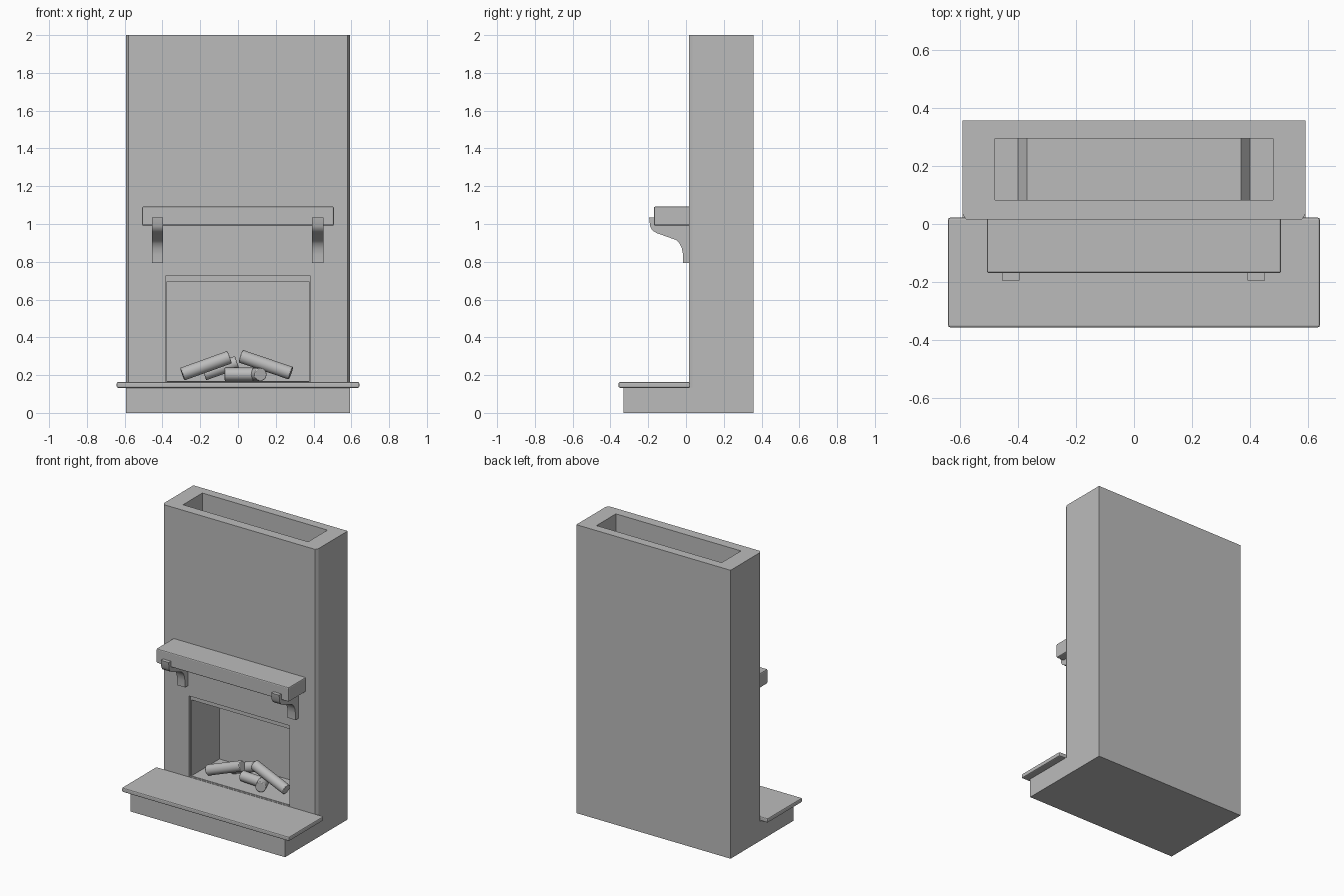
import bpy, bmesh, math
from mathutils import Vector

cube = bpy.data.objects.get("Cube")
if cube:
    bpy.data.objects.remove(cube, do_unlink=True)

grey = bpy.data.materials.new("plain_grey")
grey.use_nodes = True
COLOUR = (0.5, 0.5, 0.5, 1)
grey.diffuse_color = COLOUR
grey.node_tree.nodes["Principled BSDF"].inputs["Base Color"].default_value = COLOUR


def finish(name, bm):
    bmesh.ops.recalc_face_normals(bm, faces=bm.faces)
    mesh = bpy.data.meshes.new(name)
    bm.to_mesh(mesh)
    bm.free()
    mesh.materials.append(grey)
    obj = bpy.data.objects.new(name, mesh)
    bpy.context.collection.objects.link(obj)
    return obj


def select(obj):
    bpy.ops.object.select_all(action="DESELECT")
    obj.select_set(True)
    bpy.context.view_layer.objects.active = obj


def prism(name, points, axis, lo, hi):
    """Extrude a 2D outline along one axis (0 = x, 1 = y, 2 = z)."""
    bm = bmesh.new()
    verts = []
    for p in points:
        co = list(p)
        co.insert(axis, lo)
        verts.append(bm.verts.new(co))
    face = bm.faces.new(verts)
    new = bmesh.ops.extrude_face_region(bm, geom=[face])["geom"]
    offset = Vector((0, 0, 0))
    offset[axis] = hi - lo
    bmesh.ops.translate(bm, verts=[v for v in new if isinstance(v, bmesh.types.BMVert)], vec=offset)
    return finish(name, bm)


def box(name, x, y, z, bevel=0):
    """Box spanning -x..x and the given y and z ranges."""
    obj = prism(name, [(-x, y[0]), (x, y[0]), (x, y[1]), (-x, y[1])], 2, *z)
    if bevel:
        mod = obj.modifiers.new("bevel", "BEVEL")
        mod.width = bevel
        mod.segments = 2
    return obj


def cut(target, cutter):
    mod = target.modifiers.new("cut", "BOOLEAN")
    mod.operation = "DIFFERENCE"
    mod.solver = "EXACT"
    mod.object = cutter
    select(target)
    bpy.ops.object.modifier_apply(modifier=mod.name)
    bpy.data.objects.remove(cutter, do_unlink=True)


def log(name, start, end, radius=0.035):
    start, end = Vector(start), Vector(end)
    bm = bmesh.new()
    bmesh.ops.create_cone(bm, cap_ends=True, segments=20, radius1=radius,
                          radius2=radius, depth=(end - start).length)
    obj = finish(name, bm)
    obj.location = (start + end) / 2
    obj.rotation_euler = (end - start).to_track_quat("Z", "Y").to_euler()
    mod = obj.modifiers.new("bevel", "BEVEL")
    mod.width = 0.004
    mod.segments = 2
    mod.limit_method = "ANGLE"
    select(obj)
    bpy.ops.object.shade_smooth_by_angle(angle=math.radians(40))


FRONT, BACK, W = 0.015, 0.357, 0.592

# Chimney breast with chamfered front corners
breast = prism("chimney_breast", [(-W, BACK), (-W, 0.035), (-W + 0.012, FRONT),
                                  (W - 0.012, FRONT), (W, 0.035), (W, BACK)], 2, 0.13, 2)

# Flue with a raised floor over the firebox
flue = [(-0.48, 2.1), (-0.48, 0.74), (-0.4, 0.74), (-0.37, 0.78)]
flue += [(-x, z) for x, z in reversed(flue)]
cut(breast, prism("flue_cutter", flue, 1, 0.083, 0.295))

# Firebox, with a shallow rebate around its mouth
cut(breast, box("firebox_cutter", 0.377, (-0.1, 0.335), (0.168, 0.695)))
cut(breast, box("rebate_cutter", 0.385, (-0.1, 0.028), (0.165, 0.725)))

# Base and hearth
box("base", W, (-0.33, BACK), (0, 0.135))
box("hearth_slab", 0.642, (-0.357, 0.022), (0.133, 0.163), 0.007)

# Mantel shelf
box("mantel_shelf", 0.508, (-0.17, 0.022), (0.992, 1.092), 0.007)

# Corbels under the mantel
profile = [(0.02, 0.793), (-0.015, 0.793), (-0.016, 0.84), (-0.022, 0.872),
           (-0.034, 0.897), (-0.052, 0.915), (-0.155, 0.952), (-0.178, 0.966),
           (-0.19, 0.988), (-0.195, 1.034), (-0.165, 1.034), (-0.165, 1.0), (0.02, 1.0)]
for side, x in (("left", 0.422), ("right", -0.426)):
    corbel = prism(side + "_corbel", profile, 0, x - 0.03, x + 0.03)
    select(corbel)
    bpy.ops.object.shade_smooth_by_angle(angle=math.radians(35))

# Stacked logs
log("left_top_log", (-0.295, 0.095, 0.205), (-0.045, 0.11, 0.295))
log("right_top_log", (0.015, 0.16, 0.3), (0.28, 0.13, 0.21))
log("back_log", (-0.18, 0.2, 0.206), (-0.005, 0.2, 0.268))
log("middle_log", (-0.07, 0.15, 0.204), (0.08, 0.14, 0.204))
log("front_log", (0.12, 0.075, 0.204), (0.05, 0.25, 0.204))
